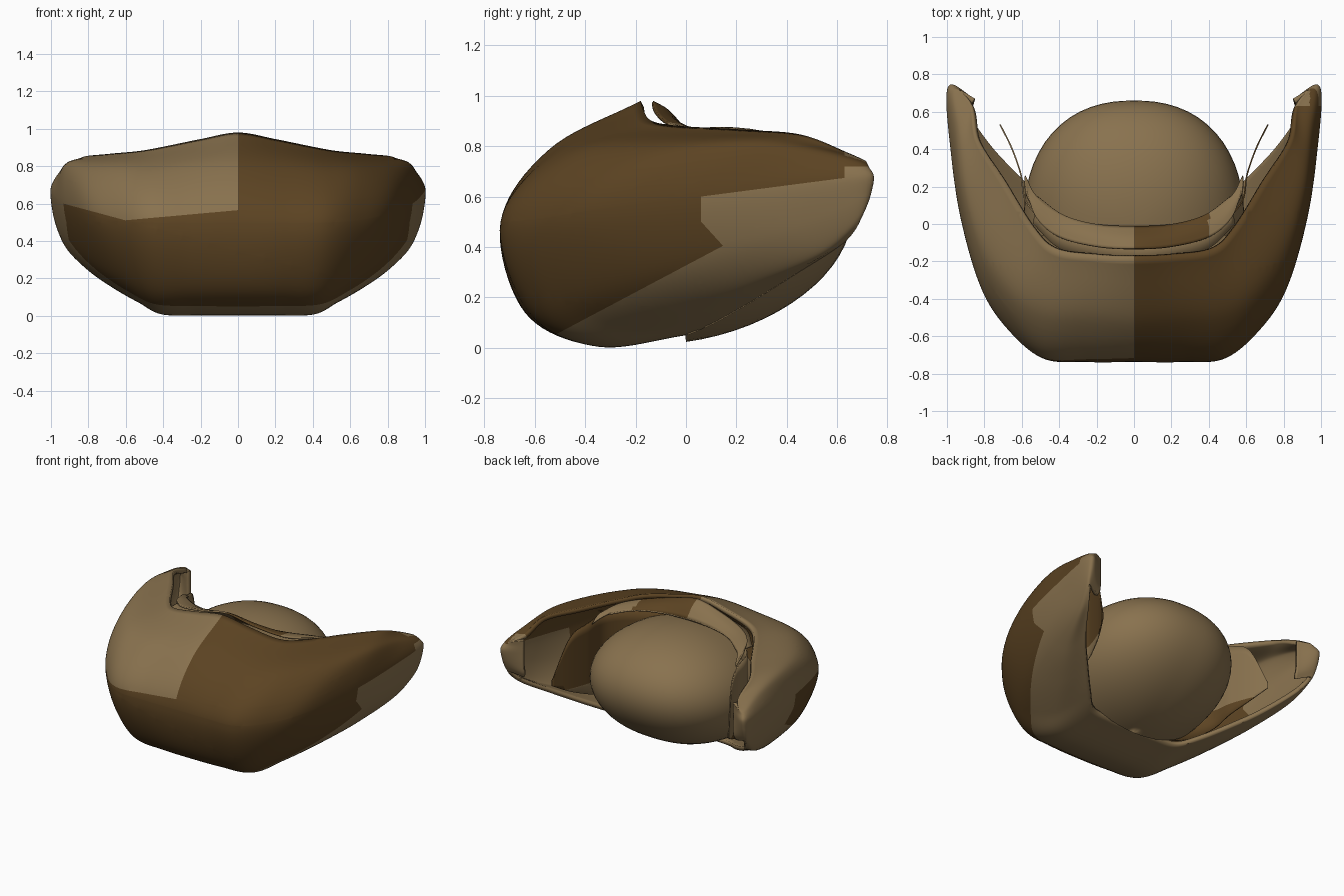
import bpy, bmesh, math
from mathutils import Vector

cube = bpy.data.objects.get("Cube")
if cube:
    bpy.data.objects.remove(cube, do_unlink=True)


def material(name, rgb):
    m = bpy.data.materials.new(name)
    m.use_nodes = True
    color = (*rgb, 1)
    m.diffuse_color = color
    bsdf = m.node_tree.nodes["Principled BSDF"]
    bsdf.inputs["Base Color"].default_value = color
    bsdf.inputs["Roughness"].default_value = 0.8
    return m


TAN = material("tan", (0.25, 0.168, 0.077))
BROWN = material("dark brown", (0.106, 0.056, 0.016))


def spline(points, count):
    """Smooth curve through the points, count samples per span."""
    p = [Vector(q) for q in points]
    p = [2 * p[0] - p[1]] + p + [2 * p[-1] - p[-2]]
    out = []
    for a, b, c, d in zip(p, p[1:], p[2:], p[3:]):
        for i in range(count):
            t = i / count
            out.append(b + (c - a) * t / 2 + (a - 2.5 * b + 2 * c - d / 2) * t * t
                       + (1.5 * (b - c) + (d - a) / 2) * t ** 3)
    return out + [p[-2]]


def mirrored(half):
    return [(-x, y, z) for x, y, z in reversed(half[1:])] + half


def cut(bm, point, normal, **options):
    bmesh.ops.bisect_plane(bm, geom=bm.verts[:] + bm.edges[:] + bm.faces[:],
                           plane_co=point, plane_no=normal, **options)


def finish(name, bm, is_brown):
    mesh = bpy.data.meshes.new(name)
    for f in bm.faces:
        f.smooth = True
        f.material_index = int(is_brown(f.calc_center_median()))
    bm.to_mesh(mesh)
    bm.free()
    obj = bpy.data.objects.new(name, mesh)
    bpy.context.collection.objects.link(obj)
    mesh.materials.append(TAN)
    mesh.materials.append(BROWN)
    return obj


def loft(name, rows, along, across, thickness, is_brown, cuts=()):
    """Surface through half-width guide curves, mirrored and given thickness."""
    guides = [spline(mirrored(r), along) for r in rows]
    sections = [spline(s, across) for s in zip(*guides)]
    bm = bmesh.new()
    grid = [[bm.verts.new(p) for p in s] for s in sections]
    for s, t in zip(grid, grid[1:]):
        for i in range(len(s) - 1):
            bm.faces.new((s[i], s[i + 1], t[i + 1], t[i]))
    bmesh.ops.recalc_face_normals(bm, faces=bm.faces)
    core = Vector((0, 0.1, 0.5))
    if sum(f.normal.dot(f.calc_center_median() - core) * f.calc_area() for f in bm.faces) < 0:
        bmesh.ops.reverse_faces(bm, faces=bm.faces)
    for point, normal in cuts:
        cut(bm, point, normal)
    obj = finish(name, bm, is_brown)
    wall = obj.modifiers.new("wall", 'SOLIDIFY')
    wall.thickness = thickness
    wall.offset = -1
    return obj


# Wraparound shell: guide curves from top rim to bottom rim,
# running from the centre to the wing tip and round its inner cap
top_rim = [(0, -.18, .98), (.2, -.17, .945), (.42, -.135, .9), (.54, -.02, .88),
           (.7, .24, .865), (.84, .46, .845), (.87, .64, .775), (.93, .715, .74), (.85, .67, .75)]
shoulder = [(0, -.54, .79), (.25, -.52, .785), (.48, -.5, .77), (.65, -.38, .78),
            (.82, -.12, .79), (.92, .2, .8), (.95, .5, .775), (.97, .72, .72), (.85, .67, .71)]
bulge = [(0, -.735, .5), (.25, -.735, .5), (.48, -.72, .5), (.66, -.58, .51),
         (.81, -.36, .55), (.92, 0, .6), (.975, .35, .65), (.995, .73, .68), (.85, .67, .65)]
lower = [(0, -.64, .14), (.25, -.63, .14), (.46, -.59, .14), (.62, -.45, .2),
         (.77, -.2, .28), (.89, .12, .38), (.965, .45, .49), (.99, .725, .61), (.85, .67, .57)]
base = [(0, -.35, .005), (.2, -.35, .005), (.41, -.33, .01), (.53, -.2, .07),
        (.67, .02, .15), (.81, .25, .25), (.93, .53, .38), (.98, .71, .55), (.85, .665, .51)]
bottom_rim = [(0, 0, .05), (.2, 0, .05), (.36, .02, .055), (.48, .12, .1),
              (.62, .26, .18), (.77, .42, .28), (.91, .62, .41), (.965, .69, .5), (.86, .65, .47)]

# Straight colour borders as a point and the side they face
under_line = (Vector((0, -.55, .035)), Vector((0, -.53, 1)))
patch_front = (Vector((0, .06, 0)), Vector((0, 1, 0)))
patch_corner = (Vector((0, .06, .5)), Vector((0, 1.1, 1)))
patch_top = (Vector((0, .06, .6)), Vector((0, -.13, 1)))
band_middle = (Vector((0, 0, .565)), Vector((-.09, 0, 1)))
band_side = (Vector((-.6, 0, .51)), Vector((.27, 0, 1)))
tip_start = (Vector((0, .63, 0)), Vector((0, 1, 0)))
tip_top = (Vector((0, 0, .72)), Vector((0, 0, 1)))


def beyond(c, border):
    return (c - border[0]).dot(border[1]) > 0


def shell_brown(c):
    if not beyond(c, under_line):
        return False
    if beyond(c, patch_front) and beyond(c, patch_corner) and not beyond(c, patch_top):
        return False
    if beyond(c, tip_start) and (c.x < 0.94 or not beyond(c, tip_top)):
        return False
    return c.x > 0 or not (beyond(c, band_middle) and beyond(c, band_side))


loft("shell", [top_rim, shoulder, bulge, lower, base, bottom_rim], 12, 10, 0.03, shell_brown,
     [under_line, patch_front, patch_corner, patch_top, band_middle, band_side,
      tip_start, tip_top])

# Raised collar behind the rim
collar_top = [(0, -.13, .98), (.2, -.12, .94), (.4, -.07, .895), (.52, .03, .87),
              (.575, .18, .84)]
collar_mid = [(0, -.07, .945), (.2, -.06, .92), (.4, -.01, .885), (.53, .1, .86),
              (.58, .22, .82)]
collar_low = [(0, -.01, .88), (.2, .0, .875), (.38, .05, .865), (.52, .15, .84),
              (.58, .26, .79)]
loft("collar", [collar_top, collar_mid, collar_low], 8, 4, 0.012,
     lambda c: 0 < c.x < 0.4)

# Floor of the groove between rim and collar
groove_edge = [(0, -.2, .9), (.2, -.18, .885), (.4, -.13, .86), (.54, .0, .83)]
loft("groove_floor", [groove_edge, collar_low[:4]], 8, 3, 0.01, lambda c: False)

# Upright lining sheet around the dome, ending in a point inside each wing
lining_top = [(0, -.1, .86), (.38, -.04, .84), (.57, .1, .82), (.61, .27, .79),
              (.66, .41, .72), (.72, .53, .44)]
lining_low = [(0, -.1, .1), (.38, -.04, .12), (.57, .1, .2), (.61, .27, .27),
              (.66, .41, .33), (.72, .53, .4)]
lining_border = (Vector((0, 0, .35)), Vector((0, 0, 1)))
loft("lining", [lining_top, lining_low], 8, 8, 0.008,
     lambda c: (c.x > 0) == beyond(c, lining_border), [lining_border])

# Half dome behind the shell, slightly boxy from above and leaning upward
bm = bmesh.new()
bmesh.ops.create_uvsphere(bm, u_segments=64, v_segments=32, radius=1)
cut(bm, (0, -.06, 0), (0, 1, .06), clear_inner=True)
power = 2.3
for v in bm.verts:
    x, y, z = v.co
    spread = (abs(x) ** power + abs(y) ** power) ** (1 / power)
    k = math.hypot(x, y) / spread if spread > 0 else 1
    v.co = (0.59 * k * x, 0.66 * k * y, 0.445 + 0.422 * z + 0.09 * y)
finish("rear_dome", bm, lambda c: False)
